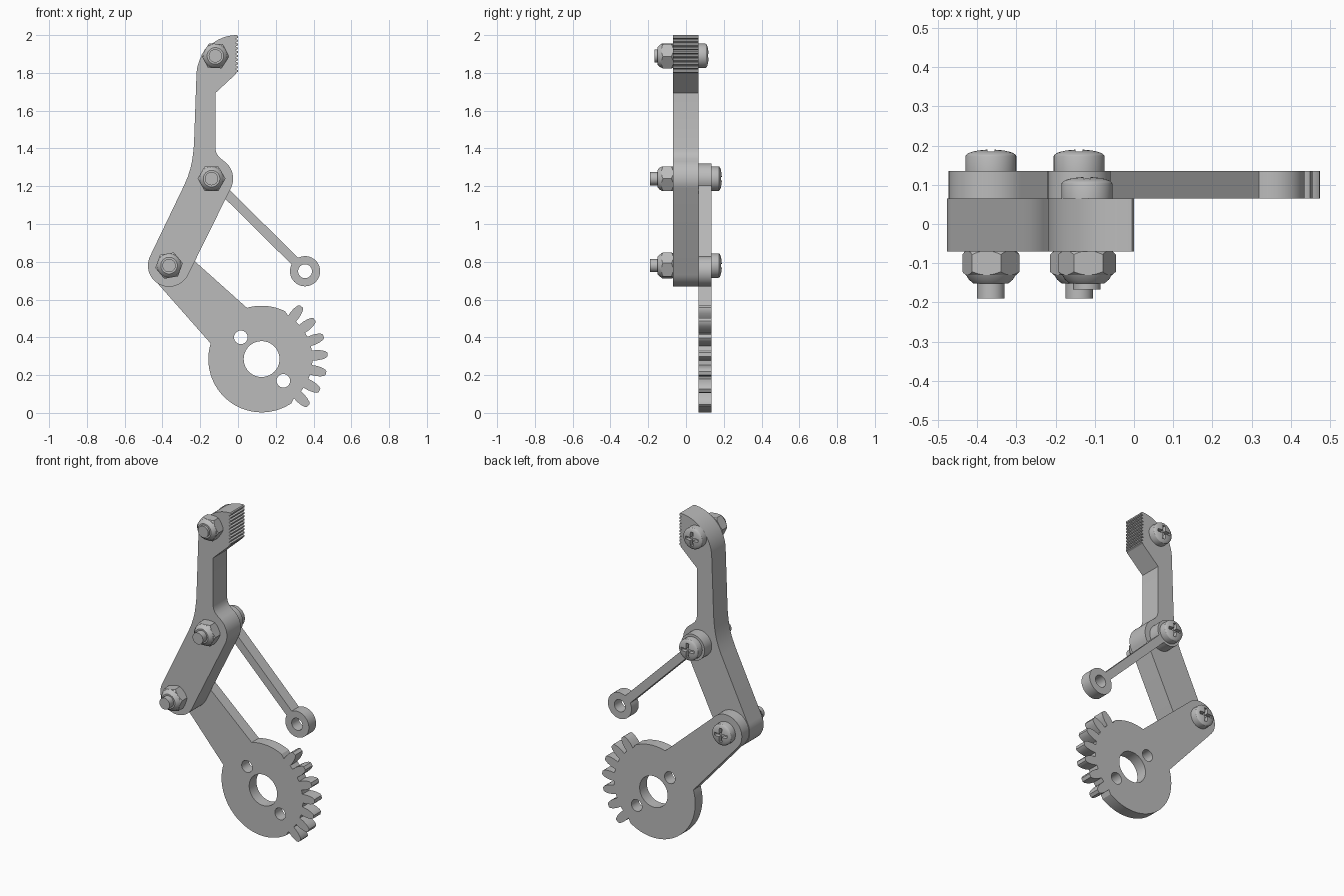
import bpy, bmesh
from math import sin, cos, radians, degrees, atan2, hypot, pi

cube = bpy.data.objects.get("Cube")
if cube:
    bpy.data.objects.remove(cube, do_unlink=True)

# One plain grey for every part
grey = bpy.data.materials.new("plain grey")
grey.use_nodes = True
grey.diffuse_color = (0.5, 0.5, 0.5, 1)
grey.node_tree.nodes["Principled BSDF"].inputs["Base Color"].default_value = (0.5, 0.5, 0.5, 1)

# Pivots in the x, z plane
LOW, MID, TOP = (-0.365, 0.78), (-0.14, 1.24), (-0.12, 1.89)
GEAR, ROD_END = (0.125, 0.285), (0.355, 0.75)
FRONT, SEAM, BACK = -0.07, 0.065, 0.135


def arc(c, r, a, b, n=24):
    """Points on an arc from angle a to b, in degrees."""
    return [(c[0] + r * cos(radians(a + (b - a) * i / n)),
             c[1] + r * sin(radians(a + (b - a) * i / n))) for i in range(n + 1)]


def circle(c, r, n=40):
    return arc(c, r, 0, 360, n)[:-1]


def heading(a, b):
    return degrees(atan2(b[1] - a[1], b[0] - a[0]))


def select(ob):
    bpy.ops.object.select_all(action='DESELECT')
    ob.select_set(True)
    bpy.context.view_layer.objects.active = ob


def finish(ob):
    select(ob)
    ob.data.materials.clear()
    ob.data.materials.append(grey)
    bpy.ops.object.shade_smooth_by_angle(angle=radians(25))


def plate(name, outline, holes, y0, y1):
    """Flat plate from an x, z outline with holes, between two depths."""
    cu = bpy.data.curves.new(name, 'CURVE')
    cu.dimensions, cu.fill_mode, cu.extrude = '2D', 'BOTH', (y1 - y0) / 2
    for loop in [outline] + holes:
        sp = cu.splines.new('POLY')
        sp.points.add(len(loop) - 1)
        for p, (x, z) in zip(sp.points, loop):
            p.co = (x, z, 0, 1)
        sp.use_cyclic_u = True
    ob = bpy.data.objects.new(name, cu)
    bpy.context.collection.objects.link(ob)
    ob.location.y = (y0 + y1) / 2
    ob.rotation_euler.x = pi / 2
    select(ob)
    bpy.ops.object.convert(target='MESH')
    ob = bpy.context.object
    bm = bmesh.new()
    bm.from_mesh(ob.data)
    bmesh.ops.remove_doubles(bm, verts=bm.verts, dist=1e-5)
    bmesh.ops.recalc_face_normals(bm, faces=bm.faces)
    bm.to_mesh(ob.data)
    bm.free()
    finish(ob)
    return ob


def lathe(name, profile, c, steps=40, turn=0):
    """Spin an (r, y) profile around the y axis through pivot c."""
    bm = bmesh.new()
    a = radians(turn)
    vs = [bm.verts.new((r * cos(a), y, r * sin(a))) for r, y in profile]
    es = [bm.edges.new(pair) for pair in zip(vs, vs[1:])]
    bmesh.ops.spin(bm, geom=vs + es, cent=(0, 0, 0), axis=(0, 1, 0),
                   angle=2 * pi, steps=steps)
    bmesh.ops.remove_doubles(bm, verts=bm.verts, dist=1e-5)
    bmesh.ops.recalc_face_normals(bm, faces=bm.faces)
    me = bpy.data.meshes.new(name)
    bm.to_mesh(me)
    bm.free()
    ob = bpy.data.objects.new(name, me)
    ob.location = (c[0], 0, c[1])
    bpy.context.collection.objects.link(ob)
    finish(ob)
    return ob


def boolean(ob, tool, operation):
    mod = ob.modifiers.new("cut", 'BOOLEAN')
    mod.operation, mod.object, mod.solver = operation, tool, 'EXACT'
    select(ob)
    bpy.ops.object.modifier_apply(modifier=mod.name)
    bpy.data.objects.remove(tool, do_unlink=True)
    finish(ob)


# Finger: rounded lower link, slim neck and serrated jaw
side = heading(LOW, MID) - 90
finger = arc(LOW, 0.112, side - 180, side)
finger += arc(MID, 0.114, side, 56)
finger += [(-0.09, 1.346), (-0.105, 1.36), (-0.115, 1.378), (-0.12, 1.40),
           (-0.12, 1.693), (-0.008, 1.797)]
teeth = 10
pitch = 0.2 / teeth
for i in range(teeth):
    z = 1.80 + i * pitch
    finger += [(-0.014, z), (0, z + 0.3 * pitch), (0, z + 0.7 * pitch)]
finger += arc((-0.005, 1.785), 0.215, 90, 176)
finger += [(-0.232, 1.45), (-0.234, 1.41), (-0.238, 1.37), (-0.244, 1.33),
           (-0.253, 1.29), (-0.266, 1.25), (-0.285, 1.205)]
plate("finger", finger, [], FRONT, SEAM)

# Gear arm: rounded end, tapered arm and a disc with a toothed sector
along = heading(LOW, GEAR)
outline = arc(LOW, 0.108, along + 270, along + 90)
outline += arc(GEAR, 0.282, 106, 64, 16)
tooth_shape = [(-0.026, 0.268), (-0.027, 0.295), (-0.024, 0.32), (-0.018, 0.34),
               (-0.01, 0.349)]
tooth_shape += [(-s, r) for s, r in reversed(tooth_shape)]
for k in range(7):
    a = radians(53 - 16.33 * k)
    for s, r in tooth_shape:
        outline.append((GEAR[0] + r * cos(a) + s * -sin(a) * -1,
                        GEAR[1] + r * sin(a) + s * cos(a) * -1)
                       if s > 0 else
                       (GEAR[0] + r * cos(a) + s * sin(a),
                        GEAR[1] + r * sin(a) - s * cos(a)))
outline += arc(GEAR, 0.282, -56, -197, 50)
gear_holes = [circle(GEAR, 0.095), circle((0.015, 0.40), 0.036, 24),
              circle((0.24, 0.17), 0.036, 24)]
plate("gear_arm", outline, gear_holes, SEAM, BACK)

# Connecting rod: two eyes joined by a narrow bar
d = heading(MID, ROD_END)
rod = arc(MID, 0.08, d + 342, d + 18, 36) + arc(ROD_END, 0.08, d + 162, d - 162, 36)
plate("connecting_rod", rod, [circle(ROD_END, 0.037, 24)], SEAM, BACK)


def fastener(label, c, seat, tip, turn):
    """Cross-slot screw through a pivot with a chamfered hex nut in front."""
    head = [(0.065 * cos(t * pi / 16), seat + 0.037 + 0.018 * sin(t * pi / 16))
            for t in range(8)]
    screw = lathe(label + "_screw",
                  [(0, tip), (0.035, tip), (0.035, seat), (0.065, seat)] + head
                  + [(0, seat + 0.055)], c)
    for size in ((0.018, 0.05, 0.085), (0.085, 0.05, 0.018)):
        bpy.ops.mesh.primitive_cube_add(size=1, location=(c[0], seat + 0.055, c[1]))
        slot = bpy.context.object
        slot.scale, slot.hide_render = size, True
        boolean(screw, slot, 'DIFFERENCE')
    nut = lathe(label + "_nut", [(0, FRONT), (0.074, FRONT), (0.074, -0.13), (0, -0.13)],
                c, 6, turn)
    rounding = lathe("nut_rounding", [(0, FRONT - 0.01), (0, FRONT), (0.066, FRONT),
                                      (0.076, -0.08), (0.076, -0.12), (0.063, -0.131),
                                      (0, -0.131)][1:], c, 48)
    boolean(nut, rounding, 'INTERSECT')
    lathe(label + "_nut_collar", [(0, -0.129), (0.064, -0.129), (0.056, -0.142),
                                  (0.044, -0.152), (0, -0.152)], c)


fastener("lower", LOW, BACK, -0.19, 10)
fastener("middle", MID, BACK, -0.19, 0)
fastener("upper", TOP, SEAM, -0.167, -3)
